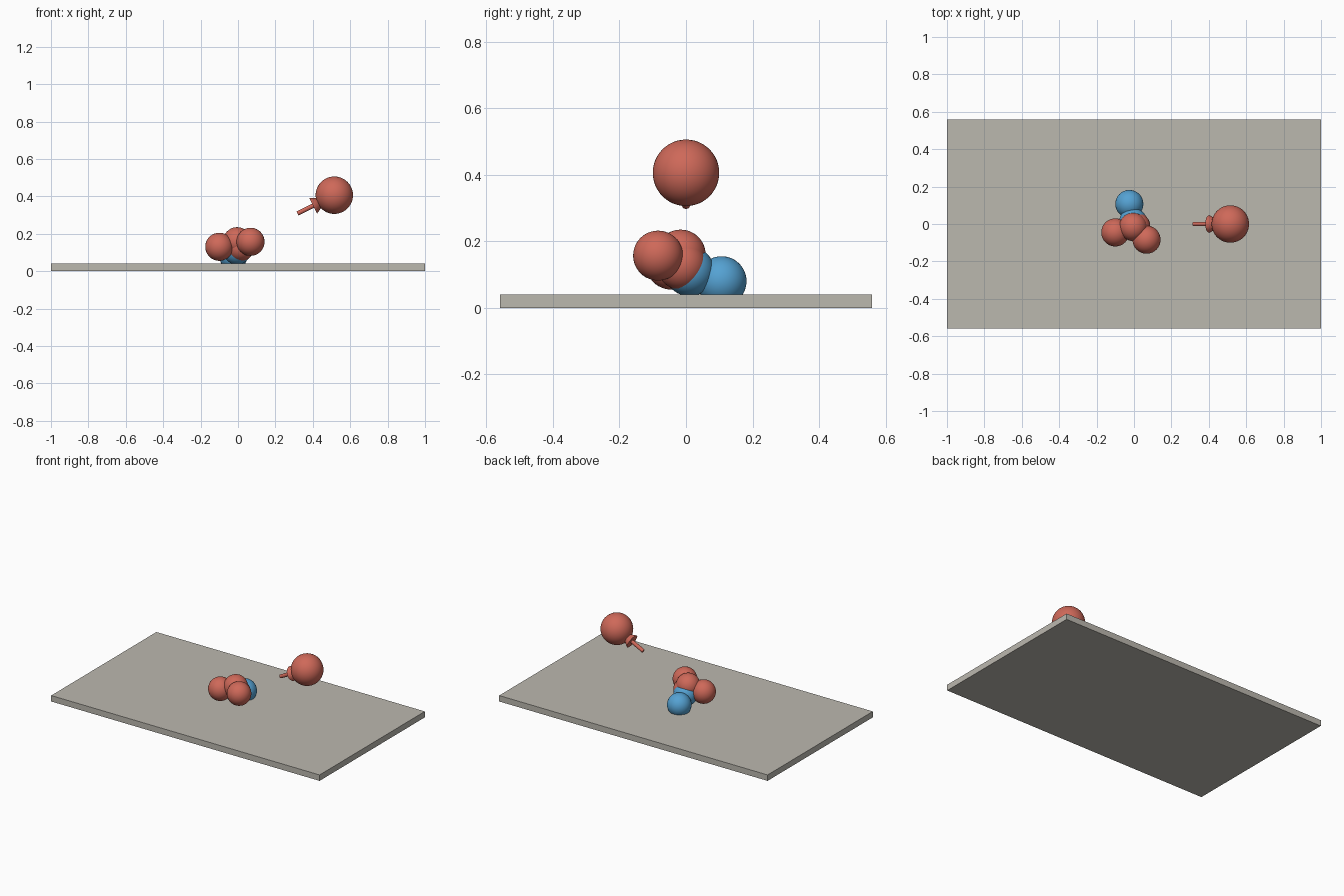
import bpy
from mathutils import Vector

if "Cube" in bpy.data.objects:
    bpy.data.objects.remove(bpy.data.objects["Cube"], do_unlink=True)


def material(name, rgb):
    mat = bpy.data.materials.new(name)
    mat.use_nodes = True
    colour = (*rgb, 1)
    mat.diffuse_color = colour
    mat.node_tree.nodes["Principled BSDF"].inputs["Base Color"].default_value = colour
    return mat


red = material("coral red", (0.62, 0.14, 0.10))
blue = material("sky blue", (0.09, 0.36, 0.65))
stone = material("warm grey", (0.50, 0.48, 0.43))


def finish(name, mat, smooth=True):
    obj = bpy.context.object
    obj.name = name
    obj.data.materials.append(mat)
    if smooth:
        bpy.ops.object.shade_smooth_by_angle()
    return obj


def ball(name, centre, radius, mat):
    bpy.ops.mesh.primitive_uv_sphere_add(segments=48, ring_count=24, radius=radius, location=centre)
    return finish(name, mat)


def tapered_rod(name, start, end, r1, r2, mat):
    start, end = Vector(start), Vector(end)
    axis = end - start
    bpy.ops.mesh.primitive_cone_add(vertices=24, radius1=r1, radius2=r2, depth=axis.length,
                                    location=(start + end) / 2,
                                    rotation=axis.to_track_quat("Z", "Y").to_euler())
    return finish(name, mat)


# Base slab
bpy.ops.mesh.primitive_cube_add(size=1, location=(0, 0, 0.02))
slab = finish("base_slab", stone, smooth=False)
slab.scale = (2, 1.12, 0.04)

# Cluster of equal balls resting on the slab
R = 0.075
ball("cluster_ball_front", (0.067, -0.084, 0.157), R, red)
ball("cluster_ball_right", (-0.10, -0.045, 0.13), R, red)
ball("cluster_ball_top", (-0.005, -0.016, 0.16), R, red)
ball("cluster_ball_core", (0.012, -0.013, 0.128), R, red)
ball("cluster_ball_lower", (-0.005, 0.01, 0.11), R, blue)
ball("cluster_ball_back", (-0.025, 0.107, 0.08), R, blue)

# Flying ball with the arrow pointing into it
ball("flying_ball", (0.515, 0, 0.406), 0.1, red)
tapered_rod("arrow_shaft", (0.318, 0, 0.308), (0.41, 0, 0.354), 0.012, 0.012, red)
tapered_rod("arrow_head", (0.402, 0, 0.35), (0.482, 0, 0.39), 0.047, 0, red)
